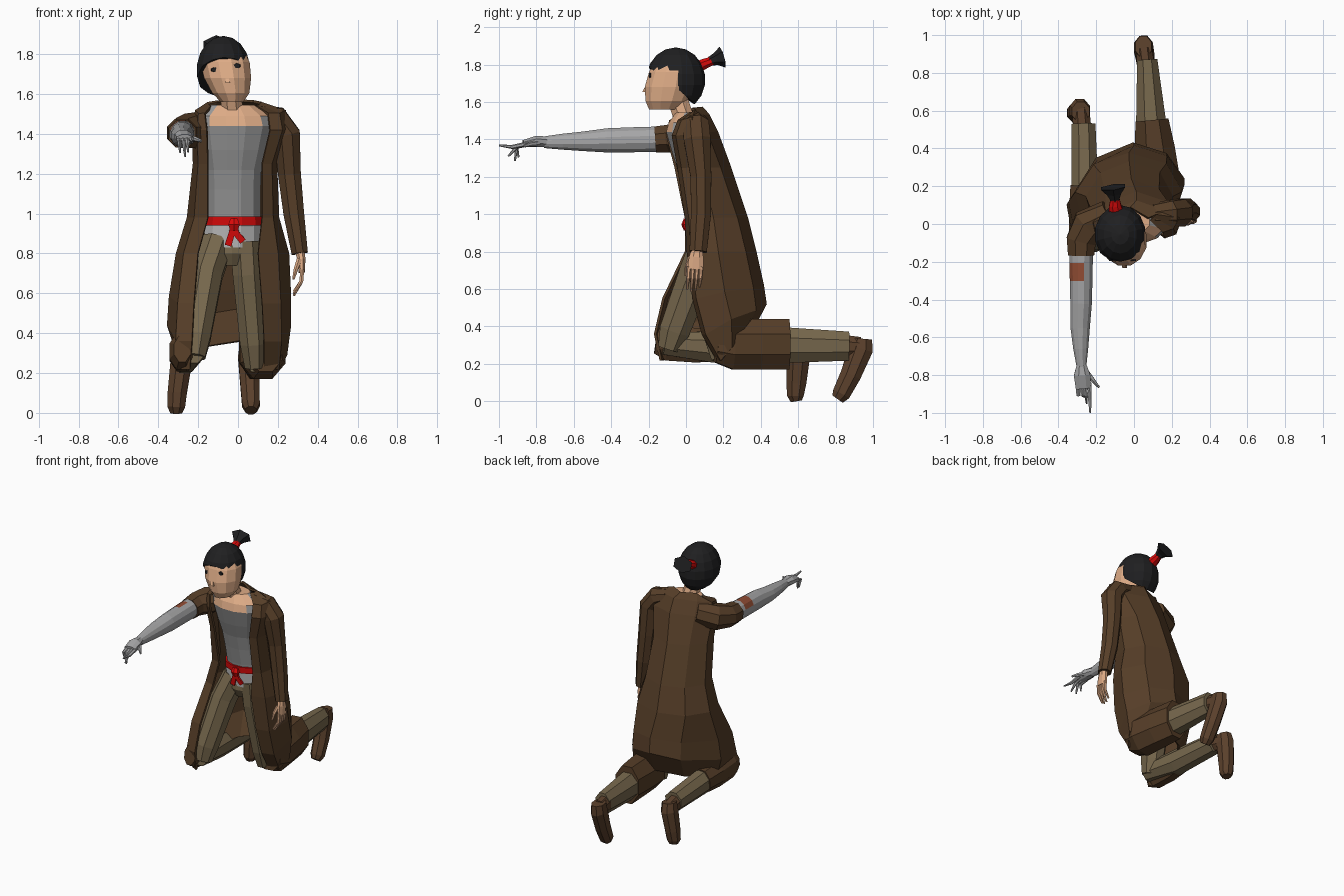
import bpy, bmesh, math
from mathutils import Vector

def mat(name, r, g, b):
    m = bpy.data.materials.new(name)
    m.diffuse_color = (r, g, b, 1)
    return m

COAT = mat("coat brown", 0.093, 0.048, 0.021)
BOOT = mat("boot brown", 0.105, 0.052, 0.025)
TROUSER = mat("olive cloth", 0.185, 0.138, 0.074)
SHIRT = mat("grey shirt", 0.34, 0.34, 0.34)
PALE = mat("pale grey cloth", 0.46, 0.46, 0.46)
METAL = mat("arm grey", 0.38, 0.38, 0.385)
RUST = mat("rust patch", 0.29, 0.075, 0.035)
SKIN = mat("skin", 0.73, 0.41, 0.24)
HAIR = mat("black hair", 0.014, 0.014, 0.015)
RED = mat("red cloth", 0.70, 0.003, 0.003)

def finish(bm, name, mats, rule=None):
    bmesh.ops.recalc_face_normals(bm, faces=bm.faces[:])
    if rule:
        for f in bm.faces:
            f.material_index = rule(f.calc_center_median(), f.normal)
    me = bpy.data.meshes.new(name)
    bm.to_mesh(me)
    bm.free()
    for m in mats:
        me.materials.append(m)
    ob = bpy.data.objects.new(name, me)
    bpy.context.collection.objects.link(ob)
    return ob

def tube(name, pts, mats, sides=8, level=False, rule=None):
    """Loft of elliptical rings (x, y, z, radius across, radius deep)."""
    if not isinstance(mats, tuple):
        mats = (mats,)
    bm = bmesh.new()
    P = [Vector(p[:3]) for p in pts]
    rings = []
    for i, p in enumerate(pts):
        t = (P[min(i + 1, len(P) - 1)] - P[max(i - 1, 0)]).normalized()
        if level:
            t = Vector((0, 0, 1))
        u = Vector((1, 0, 0))
        u = (u - t * u.dot(t)).normalized()
        v = t.cross(u)
        ring = []
        for k in range(sides):
            a = 2 * math.pi * (k + 0.5) / sides
            ring.append(bm.verts.new(P[i] + u * p[3] * math.cos(a) + v * p[4] * math.sin(a)))
        rings.append(ring)
    for a, b in zip(rings, rings[1:]):
        for k in range(sides):
            j = (k + 1) % sides
            bm.faces.new((a[k], a[j], b[j], b[k]))
    bm.faces.new(rings[0])
    bm.faces.new(rings[-1])
    return finish(bm, name, mats, rule)

# Torso with skin neckline, pale shirt hem
tube("shirt", [(-.02, .13, .93, .14, .11), (-.02, .12, 1.0, .138, .11), (-.02, .09, 1.12, .138, .105),
               (-.02, .065, 1.22, .142, .105), (-.015, .04, 1.32, .165, .115), (-.01, .01, 1.44, .19, .12),
               (-.015, .0, 1.49, .18, .095), (-.025, .01, 1.545, .11, .065)], (SHIRT, SKIN), 12, True,
     lambda c, n: int(c.z > 1.44 and abs(c.x + .01) < .115 and (c.y < 0 or c.z > 1.53)))
tube("shirt_hem", [(-.03, .14, .83, .155, .12), (-.02, .13, .97, .142, .112)], PALE, 12, True)
tube("neck", [(-.025, .0, 1.46, .075, .065), (-.03, -.02, 1.54, .058, .058), (-.04, -.05, 1.63, .058, .058)], SKIN)

# Sash with knot and tails
tube("sash", [(-.02, .125, .94, .152, .122), (-.02, .12, .985, .15, .12)], RED, 12, True)
tube("sash_knot", [(-.02, .0, .915, .022, .012), (-.02, -.005, .945, .033, .02), (-.02, .0, .975, .02, .012)], RED, 6)
for s, ex, ez in ((-1, -.05, .84), (1, .025, .86)):
    tube("sash_tail", [(-.02, .0, .95, .018, .008), (-.02 + s * .012, .005, .90, .022, .008),
                       (ex, .01, ez, .024, .007)], RED, 4)

# Head, nose, eyes
tube("head", [(-.03, -.115, 1.56, .058, .085), (-.036, -.105, 1.605, .096, .115), (-.052, -.09, 1.68, .122, .135),
              (-.065, -.075, 1.76, .128, .127), (-.073, -.065, 1.83, .10, .10)], SKIN, 12, True)
tube("nose", [(-.05, -.218, 1.655, .017, .022), (-.055, -.21, 1.68, .011, .014), (-.06, -.195, 1.73, .006, .006)], SKIN, 4, True)
for ex, ez, ey in ((-.117, 1.722, -.187), (-.006, 1.742, -.188)):
    tube("eye", [(ex, ey, ez, .02, .013), (ex, ey - .009, ez, .018, .012)], HAIR, 6)

# Hair cap cut by a sloping hairline, tie and tail
bm = bmesh.new()
bmesh.ops.create_uvsphere(bm, u_segments=14, v_segments=9, radius=1)
for v in bm.verts:
    v.co = Vector((-.073 + .138 * v.co.x, -.055 + .158 * v.co.y, 1.72 + .172 * v.co.z))
cut = bmesh.ops.bisect_plane(bm, geom=bm.verts[:] + bm.edges[:] + bm.faces[:],
                             plane_co=(-.07, -.2, 1.785), plane_no=Vector((-.07, .8, 1)).normalized(), clear_inner=True)
edges = [e for e in cut["geom_cut"] if isinstance(e, bmesh.types.BMEdge)]
bmesh.ops.contextual_create(bm, geom=edges)
finish(bm, "hair", (HAIR,))
tube("hair_tie", [(-.095, .06, 1.785, .042, .034), (-.1, .10, 1.805, .034, .03), (-.1, .14, 1.82, .024, .024)], RED)
tube("hair_tail", [(-.1, .12, 1.815, .022, .022), (-.105, .16, 1.83, .042, .034), (-.11, .195, 1.84, .074, .058)], HAIR, 6)

# Coat: open-fronted loft
# z front, z back, edge x right/left, front y right/left, side x right/left, back y
rows = [(1.54, 1.57, -.13, .085, .0, .02, -.15, .115, .085),
        (1.50, 1.53, -.165, .15, -.085, -.04, -.21, .235, .12),
        (1.42, 1.44, -.155, .16, -.10, -.07, -.225, .25, .165),
        (1.25, 1.25, -.15, .12, -.055, -.04, -.22, .19, .235),
        (.98, .98, -.15, .12, .0, .0, -.25, .20, .325),
        (.80, .80, -.20, .10, .0, .01, -.305, .25, .37),
        (.55, .62, -.22, .12, -.12, .04, -.34, .26, .41),
        (.36, .52, -.23, .13, -.165, .09, -.35, .26, .425),
        (.22, .36, -.24, .13, -.135, .17, -.30, .24, .34)]
bm = bmesh.new()
prev = None
for zf, zb, er, el, fr, fl, sr, sl, yb in rows:
    cx = (sr + sl) / 2
    zm = (zf + zb) / 2
    low = zf < .7   # the skirt swings towards the trailing leg
    half = lambda e, f, s, k, d: [(e, f, zf), (e * .35 + s * .65, f + .02, zf), (s, f + (yb - f) * .45, zm),
                                  (cx + (s - cx) * k, yb - d, zm * .4 + zb * .6)]
    pts = half(er, fr, sr, .5 if low else .66, .08 if low else .06)
    pts += [(cx + .04 * low, yb, zb)] + half(el, fl, sl, .7, .055)[::-1]
    ring = [bm.verts.new(p) for p in pts]
    if prev:
        for k in range(len(ring) - 1):
            bm.faces.new((prev[k], prev[k + 1], ring[k + 1], ring[k]))
    prev = ring
coat = finish(bm, "coat", (COAT,))
sol = coat.modifiers.new("thickness", "SOLIDIFY")
sol.thickness = .014
sol.offset = 0

# Coat skirts wrapped round the knees
tube("coat_flap_right", [(-.28, -.16, .32, .045, .07), (-.283, -.10, .31, .066, .10),
                         (-.28, .05, .30, .07, .10), (-.27, .20, .295, .072, .088)], COAT)
tube("coat_flap_left", [(.14, .16, .31, .09, .11), (.125, .25, .305, .125, .145), (.11, .40, .305, .115, .145),
                        (.095, .55, .305, .095, .145)], COAT)

# Sleeves
tube("sleeve_right", [(-.13, .06, 1.44, .07, .08), (-.24, -.01, 1.415, .10, .09), (-.28, -.09, 1.405, .085, .08),
                      (-.28, -.165, 1.40, .075, .075)], COAT)
tube("sleeve_left", [(.10, .05, 1.50, .05, .06), (.19, .055, 1.475, .07, .075), (.245, .06, 1.40, .072, .078),
                     (.258, .08, 1.2, .062, .06), (.28, .08, 1.0, .056, .058), (.31, .065, .8, .044, .05)], COAT)

# Trousers
tube("pelvis", [(-.03, .13, .74, .07, .08), (-.03, .13, .80, .15, .11), (-.03, .14, .92, .14, .11)], TROUSER, 10, True)
tube("thigh_right", [(-.10, .12, .86, .085, .10), (-.155, .06, .70, .085, .10), (-.21, -.06, .38, .078, .088),
                     (-.22, -.09, .28, .06, .065)], TROUSER)
tube("calf_right", [(-.225, -.12, .31, .06, .065), (-.26, .15, .29, .078, .09), (-.267, .53, .27, .068, .075)], TROUSER)
tube("thigh_left", [(.04, .13, .86, .085, .11), (.05, .13, .70, .083, .10), (.078, .18, .35, .073, .09),
                    (.085, .20, .23, .055, .07)], TROUSER)
tube("calf_left", [(.09, .18, .28, .06, .08), (.09, .55, .30, .085, .102), (.07, .87, .295, .058, .084)], TROUSER)

# Boots: ankle and downward foot
tube("ankle_right", [(-.272, .48, .27, .052, .06), (-.283, .61, .25, .05, .055)], BOOT)
tube("boot_right", [(-.282, .595, .30, .05, .055), (-.287, .60, .24, .058, .068), (-.305, .59, .10, .052, .058),
                    (-.31, .585, .03, .048, .048), (-.31, .59, .0, .032, .032)], BOOT)
tube("ankle_left", [(.065, .82, .295, .05, .068), (.052, .93, .29, .047, .058)], BOOT)
tube("boot_left", [(.05, .94, .335, .046, .06), (.05, .935, .28, .054, .07), (.06, .88, .14, .052, .06),
                   (.065, .83, .04, .048, .052), (.065, .81, .012, .032, .037)], BOOT)

# Artificial arm pointing forward, with painted patch
tube("metal_arm", [(-.28, -.10, 1.402, .066, .07), (-.28, -.205, 1.40, .064, .07), (-.28, -.30, 1.398, .062, .069),
                   (-.28, -.42, 1.395, .059, .067), (-.285, -.55, 1.39, .053, .054), (-.282, -.66, 1.388, .041, .044),
                   (-.278, -.76, 1.385, .026, .032)], (METAL, RUST), 12, False,
     lambda c, n: int(-.3 < c.y < -.2 and n.z > .4 and n.x < .3))
tube("metal_palm", [(-.278, -.745, 1.388, .028, .03), (-.275, -.80, 1.39, .047, .032), (-.268, -.87, 1.378, .043, .02)], METAL)
for x, ex, ey, ez in ((-.235, -.232, -1.0, 1.368), (-.258, -.25, -.95, 1.31),
                      (-.28, -.265, -.915, 1.285), (-.30, -.29, -.895, 1.305)):
    tube("metal_finger", [(x, -.84, 1.378, .013, .013), ((x + ex) / 2, -.905 if ez < 1.35 else -.93, 1.36, .011, .011),
                          (ex, ey, ez, .005, .005)], METAL, 6)
tube("metal_thumb", [(-.25, -.79, 1.38, .018, .016), (-.215, -.83, 1.375, .012, .013), (-.185, -.865, 1.365, .006, .008)], METAL, 6)

# Hanging left hand
tube("palm", [(.31, .06, .82, .026, .028), (.318, .055, .77, .022, .042), (.32, .05, .705, .017, .046)], SKIN)
for i in range(4):
    y = .016 + i * .022
    d = (.0, .012, .008, -.01)[i]
    tube("finger", [(.322, y, .72, .012, .012), (.318, y - .004, .66, .011, .011),
                    (.28, y - .01, .60 - d, .006, .006)], SKIN, 6)
tube("thumb", [(.308, .025, .77, .015, .015), (.29, .005, .72, .012, .012), (.278, .0, .67, .007, .007)], SKIN, 6)
